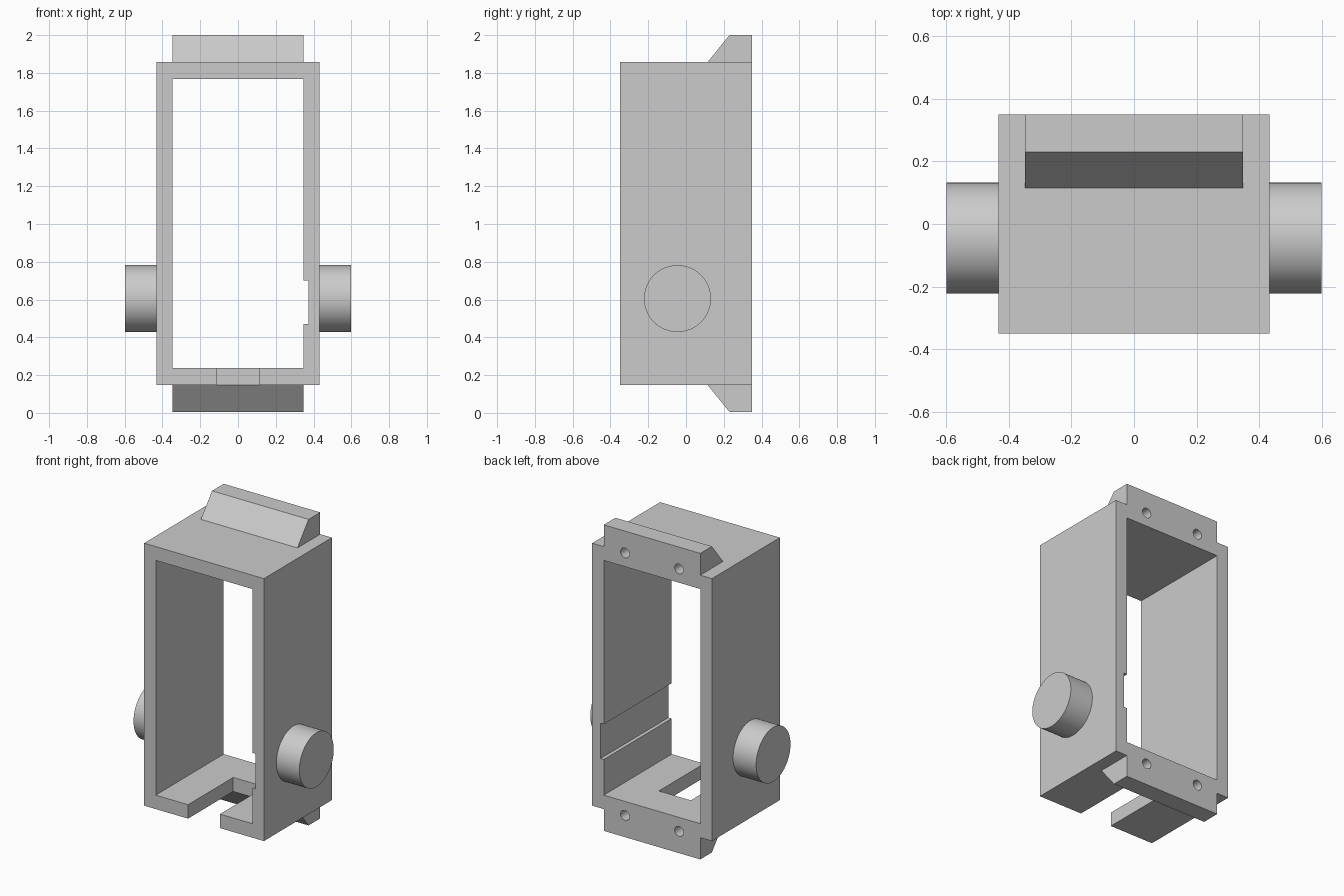
import bpy
import bmesh
from math import radians
from mathutils import Matrix, Vector

default = bpy.data.objects.get("Cube")
if default:
    bpy.data.objects.remove(default, do_unlink=True)

grey = bpy.data.materials.new("plain_grey")
colour = (0.6, 0.6, 0.6, 1)
grey.use_nodes = True
grey.diffuse_color = colour
grey.node_tree.nodes["Principled BSDF"].inputs["Base Color"].default_value = colour

HALF_W, HALF_D = 0.432, 0.35      # outer half width and half depth
BOTTOM, TOP = 0.147, 1.858        # frame heights
IN_W, IN_BOTTOM, IN_TOP = 0.348, 0.238, 1.768
MID = (BOTTOM + TOP) / 2


def finish(name, bm):
    bmesh.ops.recalc_face_normals(bm, faces=bm.faces)
    mesh = bpy.data.meshes.new(name)
    bm.to_mesh(mesh)
    bm.free()
    mesh.materials.append(grey)
    obj = bpy.data.objects.new(name, mesh)
    bpy.context.collection.objects.link(obj)
    return obj


def box(name, low, high):
    low, high = Vector(low), Vector(high)
    bm = bmesh.new()
    place = Matrix.Translation((low + high) / 2) @ Matrix.Diagonal((*(high - low), 1))
    bmesh.ops.create_cube(bm, size=1, matrix=place)
    return finish(name, bm)


def cylinder(name, centre, radius, length, axis, sides):
    bm = bmesh.new()
    turn = Matrix.Rotation(radians(90), 4, axis)
    bmesh.ops.create_cone(bm, cap_ends=True, segments=sides, radius1=radius, radius2=radius,
                          depth=length, matrix=Matrix.Translation(centre) @ turn)
    return finish(name, bm)


def wedge(name, profile):
    """Extrude a (y, z) profile across the width of the opening."""
    bm = bmesh.new()
    face = bm.faces.new([bm.verts.new((-IN_W, y, z)) for y, z in profile])
    side = bmesh.ops.extrude_face_region(bm, geom=[face])["geom"]
    bmesh.ops.translate(bm, vec=(2 * IN_W, 0, 0),
                        verts=[v for v in side if isinstance(v, bmesh.types.BMVert)])
    return finish(name, bm)


def combine(target, tool, operation):
    """Apply a boolean and discard the tool."""
    tool.hide_render = True
    mod = target.modifiers.new(operation, "BOOLEAN")
    mod.operation, mod.solver, mod.object = operation, "EXACT", tool
    bpy.context.view_layer.objects.active = target
    bpy.ops.object.modifier_apply(modifier=mod.name)
    bpy.data.objects.remove(tool, do_unlink=True)


# Rectangular frame
frame = box("frame", (-HALF_W, -HALF_D, BOTTOM), (HALF_W, HALF_D, TOP))

# Wedge lips at the back of the top and bottom, and the two side pivots
up = [(0.115, TOP), (0.23, 2), (HALF_D, 2), (HALF_D, TOP - 0.05), (0.115, TOP - 0.05)]
down = [(y, 2 * MID - z) for y, z in up]
for name, profile in (("top_lip", up), ("bottom_lip", down)):
    combine(frame, wedge(name, profile), "UNION")
for side in (-1, 1):
    pivot = cylinder("pivot", (side * 0.49, -0.045, 0.605), 0.177, 0.216, "Y", 64)
    combine(frame, pivot, "UNION")

# Through opening, groove in one inner wall, and slot in the floor
cutters = [
    box("opening", (-IN_W, -1, IN_BOTTOM), (IN_W, 1, IN_TOP)),
    box("groove", (0.2, -1, 0.47), (0.372, 1, 0.7)),
    box("floor_slot", (-0.115, -1, 0.1), (0.115, 0.115, 0.4)),
]
# Blind screw holes in the back
for x in (-0.195, 0.195):
    for z in (BOTTOM, TOP):
        cutters.append(cylinder("screw_hole", (x, HALF_D, z), 0.032, 0.34, "X", 32))
for cutter in cutters:
    combine(frame, cutter, "DIFFERENCE")

bpy.ops.object.select_all(action="DESELECT")
frame.select_set(True)
bpy.context.view_layer.objects.active = frame
bpy.ops.object.shade_smooth_by_angle(angle=radians(30))
